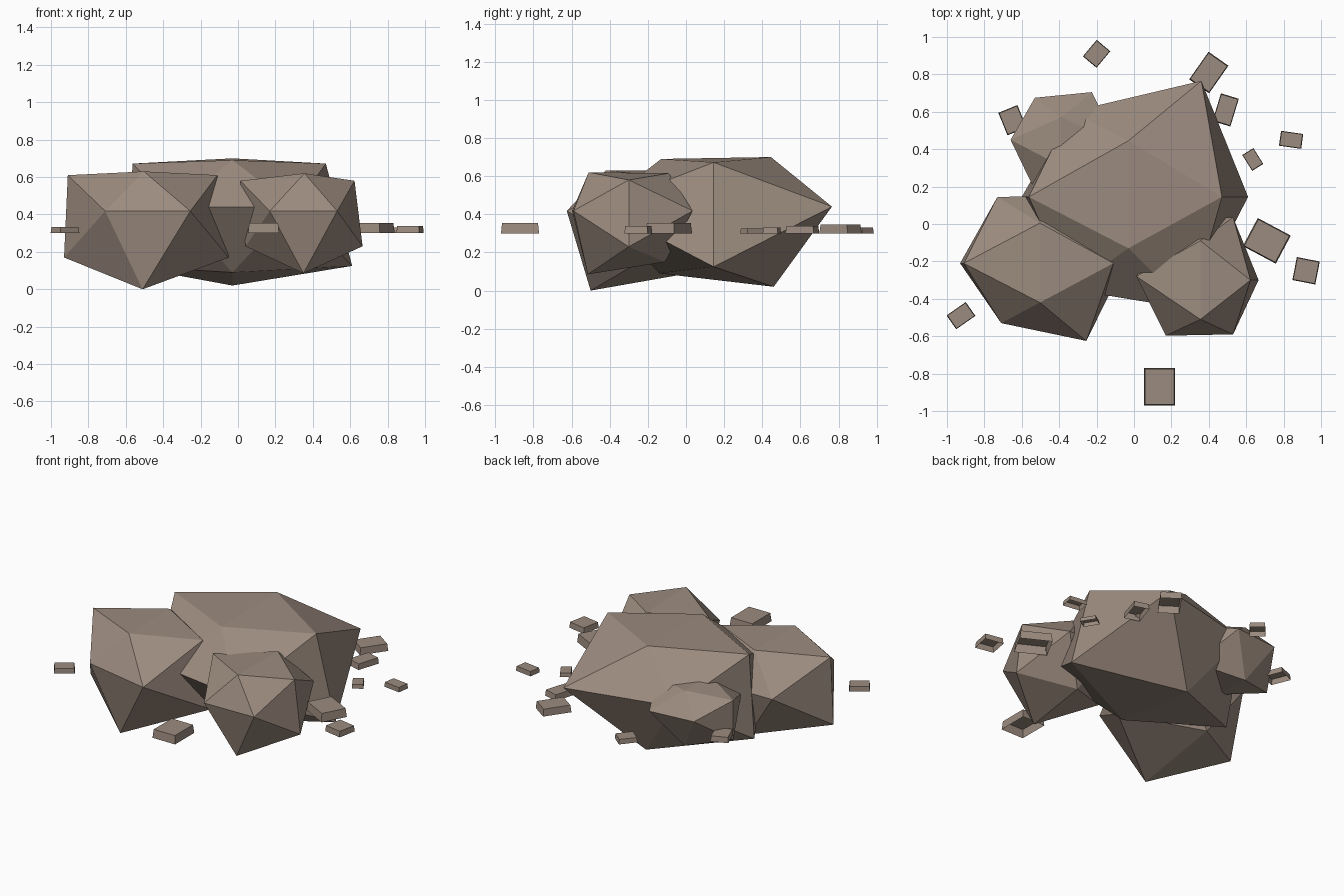
import bpy, bmesh
from math import radians
from mathutils import Matrix

cube = bpy.data.objects.get("Cube")
if cube:
    bpy.data.objects.remove(cube)

stone = bpy.data.materials.new("brown_stone")
stone.use_nodes = True
colour = (0.33, 0.258, 0.21, 1)
stone.diffuse_color = colour
stone.node_tree.nodes["Principled BSDF"].inputs["Base Color"].default_value = colour


def add_object(name, bm):
    bmesh.ops.recalc_face_normals(bm, faces=bm.faces)
    mesh = bpy.data.meshes.new(name)
    bm.to_mesh(mesh)
    bm.free()
    mesh.materials.append(stone)
    obj = bpy.data.objects.new(name, mesh)
    bpy.context.collection.objects.link(obj)
    return obj


def rock(name, waist, front, back, ridge, keel, west, east, levels):
    """Uneven icosahedron made of six edges: two across, two lengthwise, two upright."""
    points = [(x, y, waist) for x, y in front + back]
    for x, y_near, z_near, y_far, z_far in (ridge, keel):
        points += [(x, y_near, z_near), (x, y_far, z_far)]
    for x_high, x_low, y in (west, east):
        points += [(x_high, y, levels[0]), (x_low, y, levels[1])]
    bm = bmesh.new()
    for p in points:
        bm.verts.new(p)
    bmesh.ops.convex_hull(bm, input=bm.verts)
    return add_object(name, bm)


def pebble(name, x, y, width, depth, turn, base=0.3):
    """Small tapered slab, open underneath."""
    height = 0.15 * (width + depth)
    place = (Matrix.Translation((x, y, base + height / 2))
             @ Matrix.Rotation(radians(turn), 4, 'Z')
             @ Matrix.Diagonal((width, depth, height, 1)))
    bm = bmesh.new()
    bmesh.ops.create_cube(bm, size=1)
    bottom = [f for f in bm.faces if f.normal.z < -0.5]
    bmesh.ops.delete(bm, geom=bottom, context='FACES')
    for v in bm.verts:
        if v.co.z > 0:
            v.co.x *= 0.94
            v.co.y *= 0.94
    bm.transform(place)
    obj = add_object(name, bm)
    return obj


# Four interlocking boulders
rock("main_boulder", 0.44,
     front=[(-0.34, -0.35), (0.3, -0.455)], back=[(-0.34, 0.6), (0.36, 0.765)],
     ridge=(-0.03, -0.13, 0.69, 0.445, 0.7), keel=(-0.03, -0.14, 0.09, 0.46, 0.02),
     west=(-0.563, -0.6, 0.145), east=(0.47, 0.61, 0.145), levels=(0.672, 0.125))
rock("front_right_boulder", 0.418,
     front=[(-0.71, -0.53), (-0.255, -0.625)], back=[(-0.73, 0.145), (-0.27, 0.15)],
     ridge=(-0.503, -0.42, 0.63, 0.005, 0.63), keel=(-0.51, -0.5, 0, 0.07, 0.1),
     west=(-0.91, -0.93, -0.21), east=(-0.11, -0.05, -0.21), levels=(0.61, 0.17))
rock("front_left_boulder", 0.418,
     front=[(0.17, -0.597), (0.53, -0.59)], back=[(0.2, 0.03), (0.53, 0.035)],
     ridge=(0.355, -0.51, 0.62, -0.09, 0.615), keel=(0.35, -0.515, 0.085, -0.11, 0.15),
     west=(0.013, 0.04, -0.28), east=(0.623, 0.666, -0.3), levels=(0.58, 0.23))
rock("back_right_boulder", 0.42,
     front=[(-0.53, 0.18), (-0.24, 0.18)], back=[(-0.53, 0.675), (-0.225, 0.705)],
     ridge=(-0.39, 0.31, 0.55, 0.57, 0.55), keel=(-0.39, 0.31, 0.2, 0.57, 0.185),
     west=(-0.66, -0.66, 0.45), east=(-0.1, -0.1, 0.45), levels=(0.51, 0.25))

# Loose slabs around them: x, y, width, depth, turn
slabs = [
    (-0.2, 0.91, 0.095, 0.115, -40), (0.4, 0.81, 0.13, 0.18, -35),
    (0.49, 0.61, 0.1, 0.155, -17), (0.84, 0.45, 0.12, 0.08, -8),
    (0.635, 0.345, 0.1, 0.07, -58), (0.71, -0.09, 0.2, 0.17, -28),
    (0.92, -0.25, 0.125, 0.125, -11), (0.137, -0.87, 0.165, 0.2, 0),
    (-0.925, -0.49, 0.125, 0.09, 35), (-0.65, 0.555, 0.11, 0.13, 22),
]
for i, slab in enumerate(slabs, 1):
    pebble(f"pebble_{i}", *slab)
